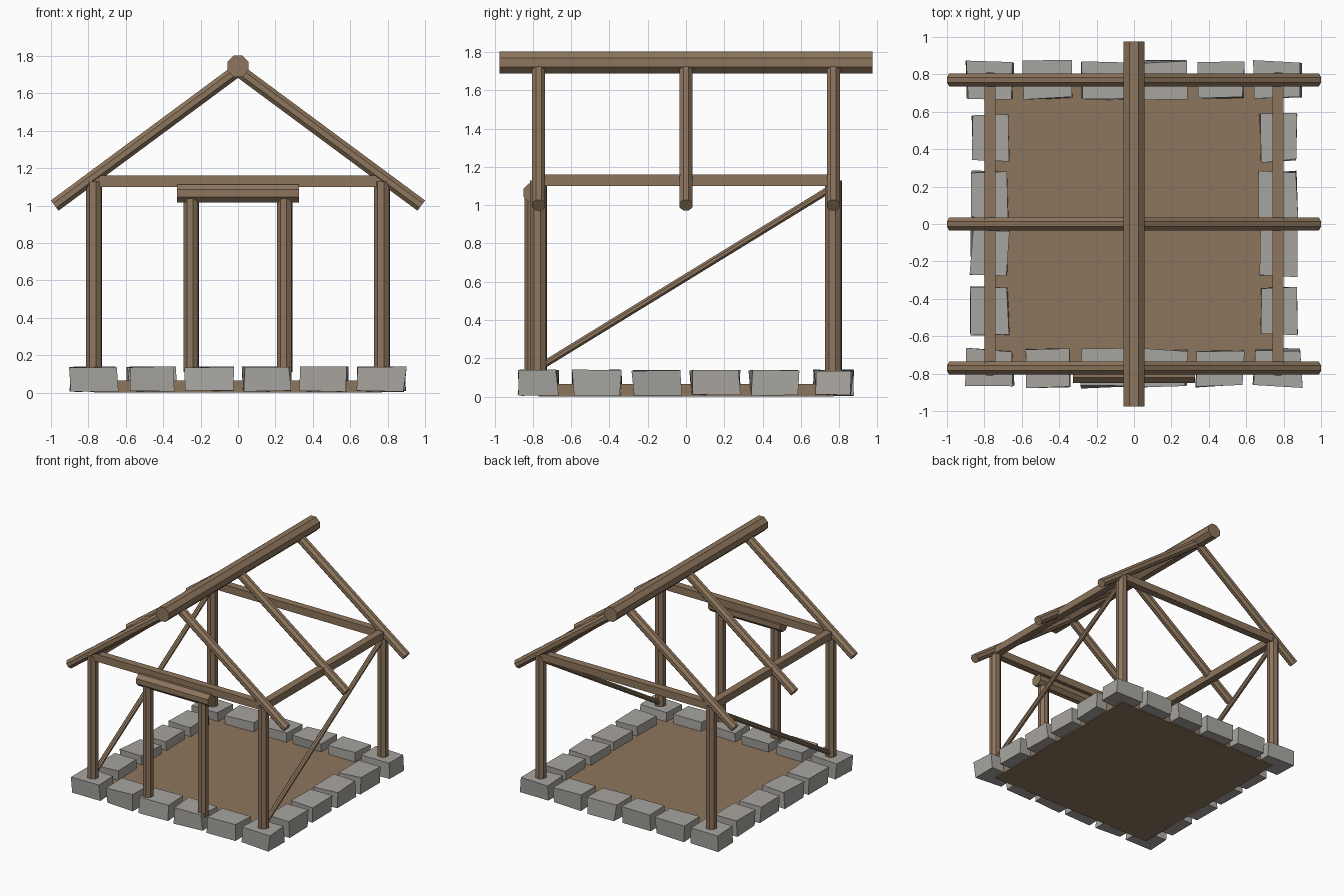
import bpy, bmesh, math, random
from mathutils import Vector, Matrix

random.seed(4)
cube = bpy.data.objects.get("Cube")
if cube:
    bpy.data.objects.remove(cube, do_unlink=True)


def material(name, rgb):
    m = bpy.data.materials.new(name)
    m.use_nodes = True
    m.diffuse_color = (*rgb, 1)
    m.node_tree.nodes["Principled BSDF"].inputs["Base Color"].default_value = (*rgb, 1)
    return m


WOOD = material("brown wood", (0.27, 0.18, 0.11))
STONE = material("grey stone", (0.39, 0.375, 0.35))


def finish(name, bm, mat):
    mesh = bpy.data.meshes.new(name)
    bm.to_mesh(mesh)
    bm.free()
    mesh.materials.append(mat)
    obj = bpy.data.objects.new(name, mesh)
    bpy.context.scene.collection.objects.link(obj)
    return obj


def log(name, a, b, radius, turn=22.5):
    """Eight-sided pole from point a to point b."""
    a, b = Vector(a), Vector(b)
    axis = b - a
    bm = bmesh.new()
    bmesh.ops.create_cone(bm, cap_ends=True, segments=8, radius1=radius,
                          radius2=radius, depth=axis.length)
    place = (Matrix.Translation((a + b) / 2)
             @ axis.to_track_quat("Z", "Y").to_matrix().to_4x4()
             @ Matrix.Rotation(math.radians(turn), 4, "Z"))
    bm.transform(place)
    return finish(name, bm, WOOD)


def box(name, centre, size, mat, jitter=0.0):
    """Box, optionally with uneven corners and a slight twist."""
    bm = bmesh.new()
    bmesh.ops.create_cube(bm, size=1)
    twist = Matrix.Rotation(random.uniform(-jitter, jitter) * 2, 4, "Z")
    bm.transform(Matrix.Translation(centre) @ twist @ Matrix.Diagonal((*size, 1)))
    for v in bm.verts:
        v.co += Vector([random.uniform(-jitter, jitter) * k for k in (1, 1, 0.4)])
    return finish(name, bm, mat)


C = 0.77        # corner post offset
STEP = C * 0.4  # stone spacing

# Floor slab
box("floor", (0, 0, 0.033), (2 * C, 2 * C, 0.066), WOOD)

# Ring of foundation stones
for i in range(6):
    t = -C + i * STEP
    for side in (-1, 1):
        box("row_stone", (t, side * C, 0.072), (0.25, 0.195, 0.13), STONE, 0.01)
        if 0 < i < 5:
            box("side_stone", (side * C, t, 0.072), (0.195, 0.25, 0.13), STONE, 0.01)

# Corner posts, wall beams and diagonal braces
for s in (-1, 1):
    for y in (-C, C):
        log("corner_post", (s * C, y, 0.11), (s * C, y, 1.13), 0.045, 14)
    box("side_beam", (s * C, 0, 1.13), (0.06, 2 * C, 0.06), WOOD)
    box("cross_beam", (0, s * C, 1.13), (2 * C, 0.06, 0.06), WOOD)
    log("diagonal_brace", (s * C, -C, 0.15), (s * C, C, 1.095), 0.02)

    # Door frame posts
    log("door_post", (s * 0.25, -0.803, 0.11), (s * 0.25, -0.803, 1.04), 0.042, 14)

    # Rafters
    for y in (-C, 0, C):
        log("rafter", (s * 0.98, y, 1.0), (0, y, 1.725), 0.037)

# Door lintel and ridge pole
log("door_lintel", (-0.325, -0.8, 1.065), (0.325, -0.8, 1.065), 0.053)
log("ridge_pole", (0, -0.975, 1.745), (0, 0.975, 1.745), 0.062)
